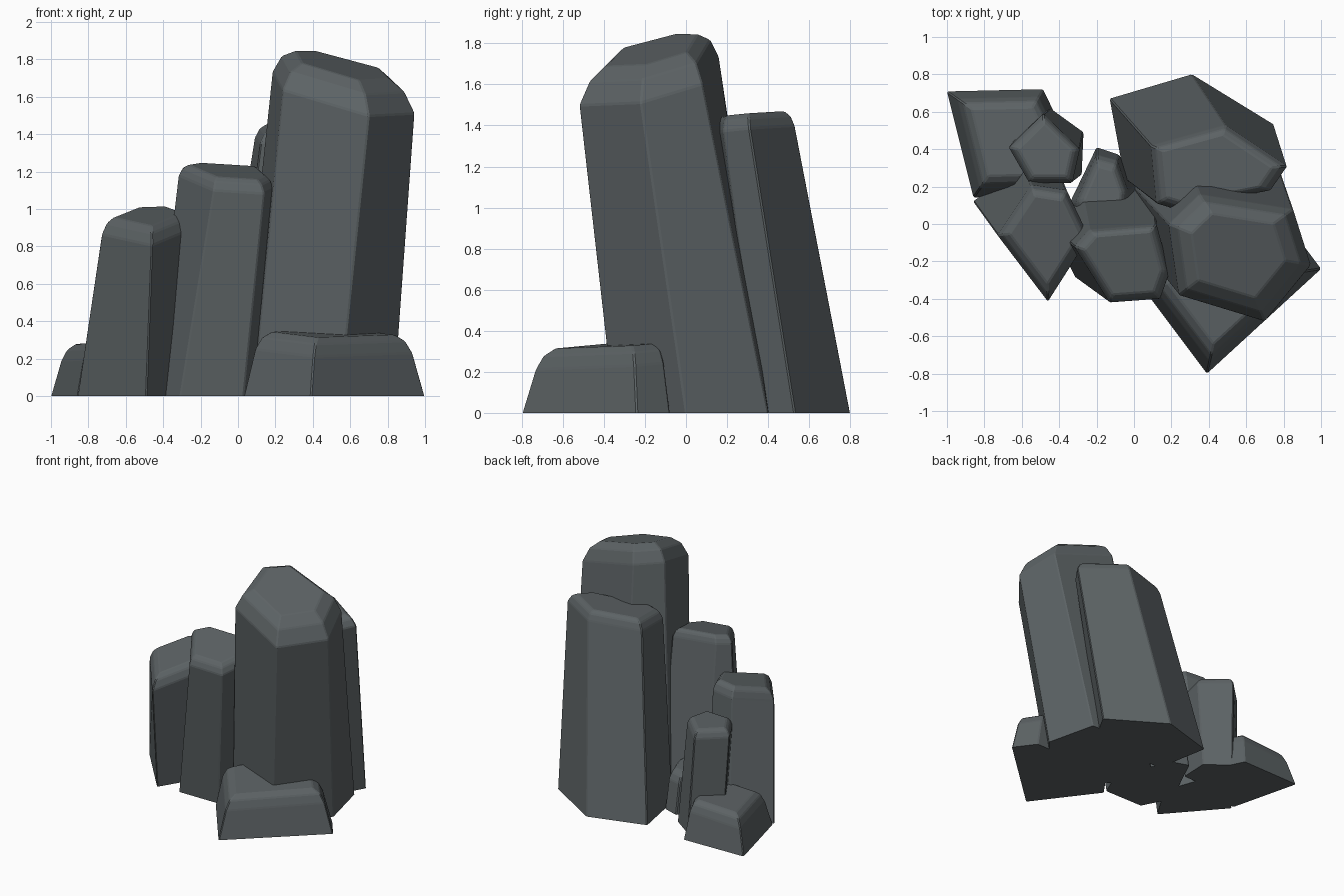
import bpy, bmesh
from mathutils import Vector

if "Cube" in bpy.data.objects:
    bpy.data.objects.remove(bpy.data.objects["Cube"])

stone = bpy.data.materials.new("slate_grey")
stone.diffuse_color = (0.108, 0.124, 0.130, 1)
stone.use_nodes = True
stone.node_tree.nodes["Principled BSDF"].inputs["Base Color"].default_value = stone.diffuse_color


def rock(name, outline, z, tilt, rise, inset, shift=(0, 0), flare=1, base=None):
    """Leaning faceted column: outline is the shoulder polygon seen from above,
    the foot is given or is the outline flared and shifted, the crown is inset."""
    pts = [Vector(p) for p in outline]
    n = len(pts)
    c = sum(pts, Vector((0, 0))) / n
    bm = bmesh.new()

    def ring(scale, up):
        out = []
        for p in pts:
            q = c + (p - c) * scale
            h = z + tilt[0] * (q.x - c.x) + tilt[1] * (q.y - c.y) + up
            out.append(bm.verts.new((q.x, q.y, h)))
        return out

    base = base or [c + Vector(shift) + (p - c) * flare for p in pts]
    foot = [bm.verts.new((*p, 0)) for p in base]
    rings = [foot, ring(1, 0), ring(1 - inset * 0.4, rise * 0.66), ring(1 - inset, rise)]
    for a, b in zip(rings, rings[1:]):
        for i in range(n):
            j = (i + 1) % n
            bm.faces.new((a[i], a[j], b[j], b[i]))
    bm.faces.new(rings[0])
    bm.faces.new(rings[-1])
    bmesh.ops.recalc_face_normals(bm, faces=bm.faces)
    # slightly worn edges, with a crisp foot
    worn = [e for e in bm.edges if max(v.co.z for v in e.verts) > 0.01]
    bmesh.ops.bevel(bm, geom=worn, offset=0.007, segments=1, affect='EDGES',
                    clamp_overlap=True)
    me = bpy.data.meshes.new(name)
    bm.to_mesh(me)
    bm.free()
    me.materials.append(stone)
    ob = bpy.data.objects.new(name, me)
    bpy.context.collection.objects.link(ob)


# tall columns
rock("tallest_column",
     [(.70, -.52), (.945, -.22), (.85, .08), (.35, .16), (.185, .0), (.24, -.38)],
     1.62, (-.23, .23), .15, .34,
     base=[(.545, -.35), (.835, 0), (.74, .40), (.25, .42), (.0, .2), (.08, -.18)])
rock("back_column",
     [(.09, .42), (.49, .53), (.82, .31), (.73, .18), (.22, .08), (.12, .11)],
     1.375, (.02, .09), .075, .2,
     base=[(-.13, .67), (.31, .80), (.75, .53), (.66, .37), (.14, .24), (-.05, .24)])
rock("middle_column",
     [(-.32, -.12), (-.13, -.42), (.14, -.40), (.19, -.26), (.12, .0), (-.24, -.03)],
     1.14, (-.08, .22), .065, .2,
     base=[(-.46, 0), (-.31, -.29), (.03, -.29), (.11, -.1), (.10, .19), (-.28, .17)])
rock("left_column",
     [(-.46, -.415), (-.24, -.07), (-.36, .18), (-.55, .21), (-.73, -.06)],
     .89, (.07, .22), .085, .25,
     base=[(-.49, -.31), (-.30, .0), (-.40, .28), (-.60, .32), (-.86, .12)])
rock("short_column",
     [(-.67, .41), (-.485, .59), (-.29, .40), (-.33, .22), (-.56, .22)],
     .745, (.03, 0), .06, .25,
     base=[(-.64, .45), (-.45, .62), (-.27, .49), (-.28, .26), (-.52, .25)])

# low stones
rock("front_stone",
     [(.405, -.735), (.935, -.25), (.82, -.11), (.24, -.11), (.09, -.32)],
     .24, (-.03, .07), .095, .22,
     base=[(.39, -.80), (1, -.24), (.88, -.08), (.20, -.08), (.03, -.32)])
rock("left_stone",
     [(-.945, .67), (-.51, .68), (-.44, .535), (-.48, .20), (-.825, .19)],
     .205, (.05, 0), .085, .25, flare=1.18)
rock("gap_stone",
     [(-.20, .37), (-.09, .34), (-.03, .17), (-.05, -.03), (-.29, -.03), (-.31, .12)],
     .24, (0, -.05), .07, .3,
     base=[(-.20, .41), (-.08, .37), (.01, .2), (-.02, -.06), (-.33, -.06), (-.34, .12)])
